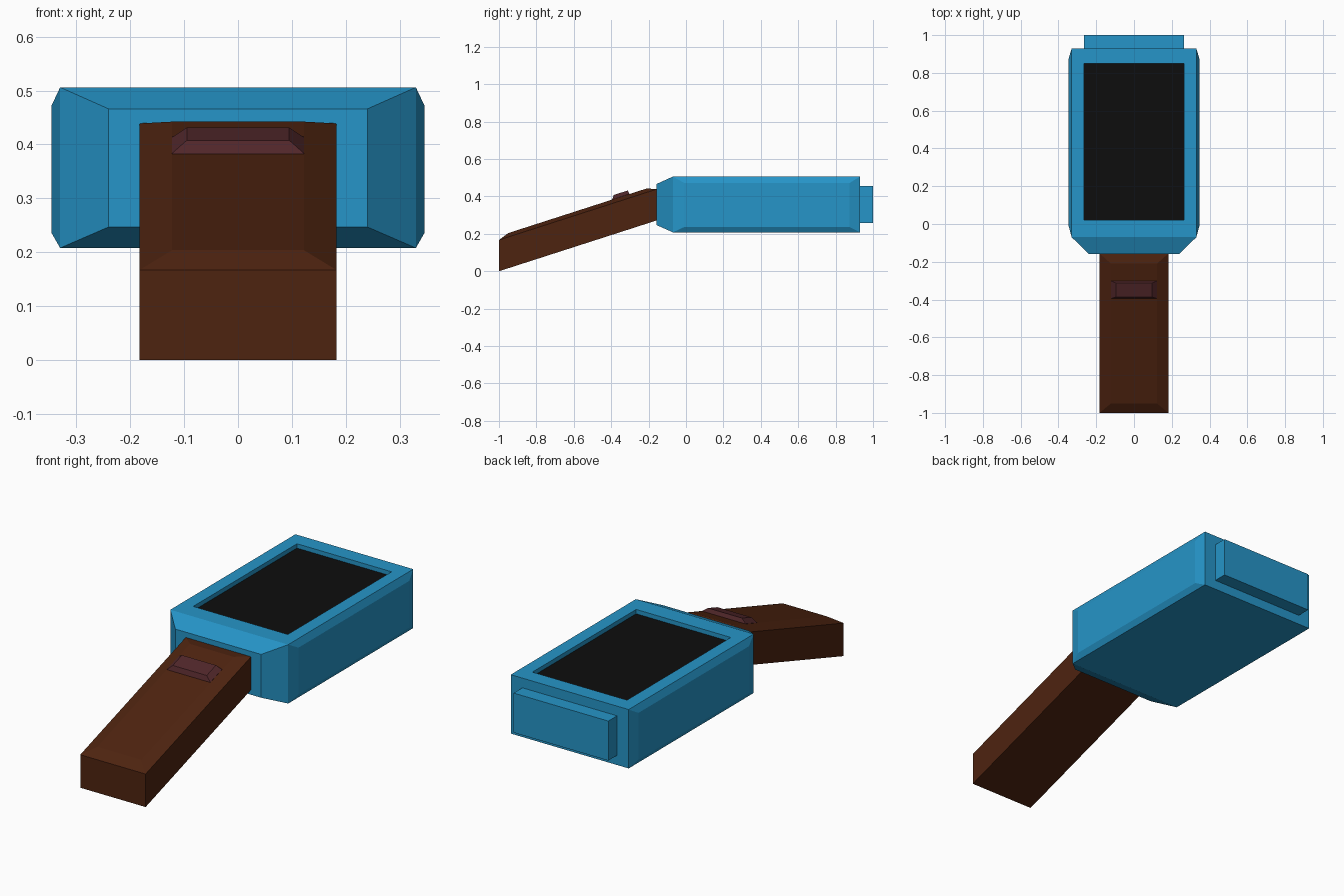
import bpy, bmesh
from mathutils import Vector

if "Cube" in bpy.data.objects:
    bpy.data.objects.remove(bpy.data.objects["Cube"])


def material(name, color):
    m = bpy.data.materials.new(name)
    m.diffuse_color = (*color, 1)
    m.use_nodes = True
    m.node_tree.nodes["Principled BSDF"].inputs["Base Color"].default_value = m.diffuse_color
    return m


BLUE = material("blue casing", (0.019, 0.30, 0.58))
BLACK = material("black screen", (0.004, 0.004, 0.004))
BROWN = material("brown grip", (0.076, 0.017, 0.005))
MAROON = material("maroon button", (0.082, 0.020, 0.023))


def box(bm, x, y, z):
    """Axis-aligned box from (low, high) ranges."""
    bmesh.ops.create_cube(bm, size=1)
    for v in bm.verts:
        v.co = Vector([r[1] if c > 0 else r[0] for c, r in zip(v.co, (x, y, z))])


def facing(bm, direction):
    """The face lying furthest in a direction."""
    d = Vector(direction)
    bm.normal_update()
    return max((f for f in bm.faces if f.normal.dot(d) > 0.9),
               key=lambda f: f.calc_center_median().dot(d))


def extrude_to(bm, face, x, y, z):
    """Extrude a face and fit the new face to the given ranges."""
    new = bmesh.ops.extrude_discrete_faces(bm, faces=[face])["faces"][0]
    mid = new.calc_center_median()
    for v in new.verts:
        v.co = Vector([r[1] if c > m else r[0]
                       for c, m, r in zip(v.co, mid, (x, y, z))])
    return new


def finish(bm, name, *mats):
    bmesh.ops.recalc_face_normals(bm, faces=bm.faces)
    me = bpy.data.meshes.new(name)
    bm.to_mesh(me)
    bm.free()
    for m in mats:
        me.materials.append(m)
    ob = bpy.data.objects.new(name, me)
    bpy.context.collection.objects.link(ob)
    return ob


def slope(bm):
    """Tilt a part along the rising handle."""
    for v in bm.verts:
        v.co.z += 0.322 * (v.co.y + 1)


# Casing with chamfered nose and sides, and a recessed screen
bm = bmesh.new()
box(bm, (-0.33, 0.33), (-0.07, 0.93), (0.208, 0.506))
front, top = facing(bm, (0, -1, 0)), facing(bm, (0, 0, 1))
sides = [(s, facing(bm, (s, 0, 0))) for s in (-1, 1)]
extrude_to(bm, front, (-0.24, 0.24), (-0.158, -0.158), (0.247, 0.466))
for s, f in sides:
    extrude_to(bm, f, (s * 0.346, s * 0.346), (-0.01, 0.875), (0.236, 0.472))
opening = ((-0.265, 0.265), (0.02, 0.85))
rim = extrude_to(bm, top, *opening, (0.506, 0.506))
screen = extrude_to(bm, rim, *opening, (0.484, 0.484))
screen.material_index = 1
finish(bm, "casing", BLUE, BLACK)

# Block on the rear end
bm = bmesh.new()
box(bm, (-0.265, 0.265), (0.92, 1.0), (0.257, 0.457))
finish(bm, "rear_block", BLUE)

# Sloping handle with a bevelled top
bm = bmesh.new()
box(bm, (-0.183, 0.183), (-1.0, -0.155), (0, 0.167))
extrude_to(bm, facing(bm, (0, 0, 1)), (-0.122, 0.122), (-0.95, -0.21), (0.188, 0.188))
slope(bm)
finish(bm, "handle", BROWN)

# Bevelled button on the handle
bm = bmesh.new()
box(bm, (-0.122, 0.122), (-0.395, -0.302), (0.18, 0.189))
extrude_to(bm, facing(bm, (0, 0, 1)), (-0.095, 0.095), (-0.386, -0.312), (0.21, 0.21))
slope(bm)
finish(bm, "button", MAROON)
